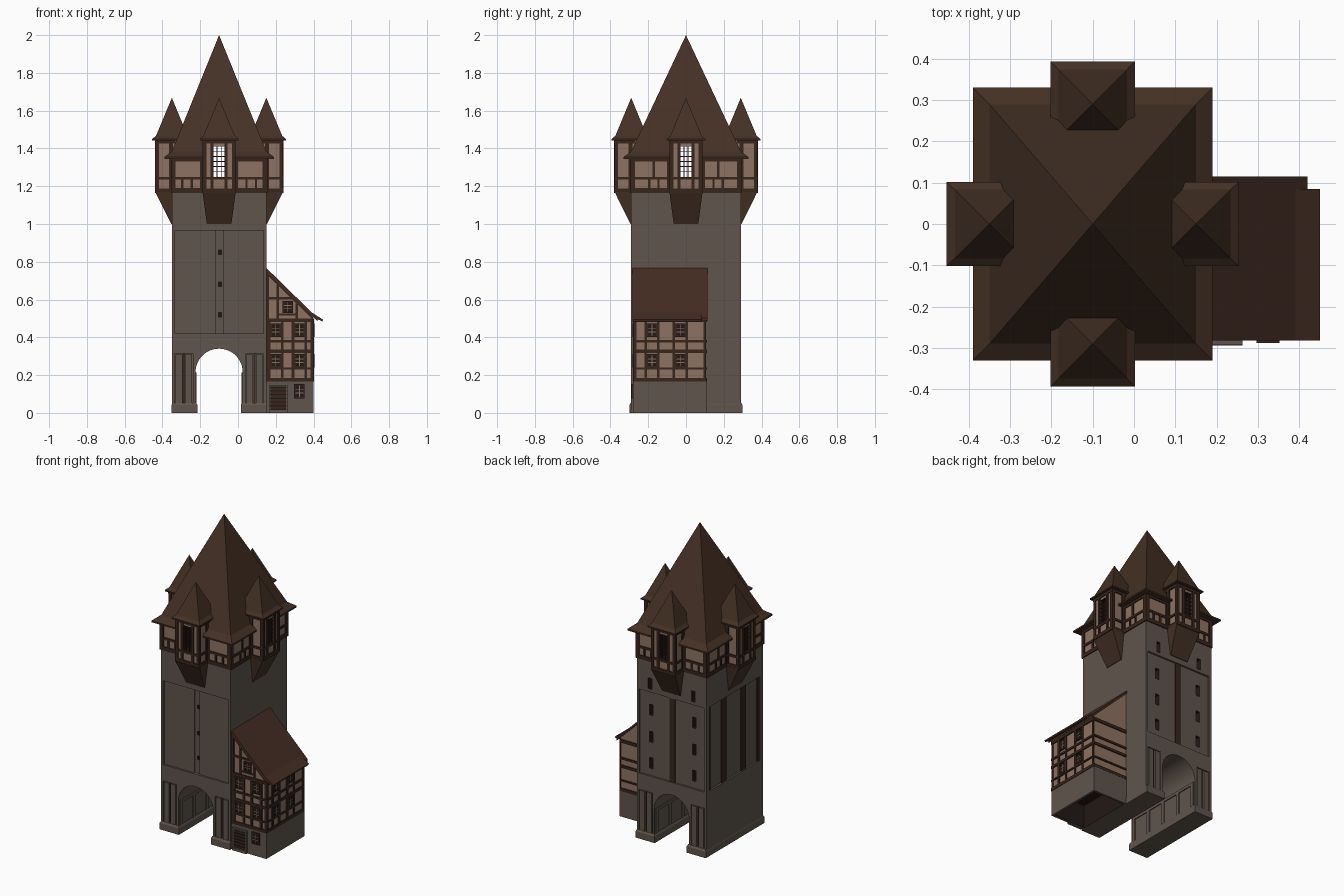
import bpy, bmesh, math
from mathutils import Matrix, Vector

if "Cube" in bpy.data.objects:
    bpy.data.objects.remove(bpy.data.objects["Cube"])


def material(name, srgb):
    m = bpy.data.materials.new(name)
    m.diffuse_color = [(c / 255) ** 2.2 for c in srgb] + [1]
    m.use_nodes = True
    m.node_tree.nodes["Principled BSDF"].inputs["Base Color"].default_value = m.diffuse_color
    return m


STONE = material("stone", (96, 86, 77))
PLASTER = material("plaster", (140, 114, 99))
TIMBER = material("timber", (58, 41, 33))
ROOF = material("roof_tile", (70, 52, 41))
LOW_ROOF = material("low_roof_tile", (69, 48, 39))
DARK = material("dark_opening", (38, 31, 27))

I = Matrix.Identity(4)


def finish(name, bm, mat, M=I):
    bmesh.ops.transform(bm, matrix=M, verts=bm.verts)
    bmesh.ops.recalc_face_normals(bm, faces=bm.faces)
    me = bpy.data.meshes.new(name)
    bm.to_mesh(me)
    bm.free()
    me.materials.append(mat)
    ob = bpy.data.objects.new(name, me)
    bpy.context.collection.objects.link(ob)
    return ob


def boxes(name, mat, items, M=I):
    """Each item is x0, x1, y0, y1, z0, z1."""
    bm = bmesh.new()
    for x0, x1, y0, y1, z0, z1 in items:
        T = Matrix.Translation(((x0 + x1) / 2, (y0 + y1) / 2, (z0 + z1) / 2))
        bmesh.ops.create_cube(bm, size=1, matrix=T @ Matrix.Diagonal((x1 - x0, y1 - y0, z1 - z0, 1)))
    return finish(name, bm, mat, M)


def loft(name, mat, rings, M=I):
    """Rectangular rings x0, x1, y0, y1, z joined upwards; a zero-size ring is an apex."""
    bm = bmesh.new()
    rows = [[bm.verts.new(p) for p in ((a, c, z), (b, c, z), (b, d, z), (a, d, z))]
            for a, b, c, d, z in rings]
    for lo, hi in zip(rows, rows[1:]):
        for i in range(4):
            j = (i + 1) % 4
            bm.faces.new((lo[i], lo[j], hi[j], hi[i]))
    bm.faces.new(rows[0])
    bm.faces.new(rows[-1])
    bmesh.ops.remove_doubles(bm, verts=bm.verts, dist=1e-5)
    return finish(name, bm, mat, M)


def prism(name, mat, pts, y0, y1):
    """Profile in x, z extruded along y."""
    bm = bmesh.new()
    f = bm.faces.new([bm.verts.new((x, y0, z)) for x, z in pts])
    ext = bmesh.ops.extrude_face_region(bm, geom=[f])
    bmesh.ops.translate(bm, vec=(0, y1 - y0, 0),
                        verts=[v for v in ext["geom"] if isinstance(v, bmesh.types.BMVert)])
    return finish(name, bm, mat)


def cut(ob, mat, items, M=I):
    for it in items:
        c = boxes("cutter", mat, [it], M)
        c.hide_render = True
        mod = ob.modifiers.new("cut", "BOOLEAN")
        mod.operation, mod.solver, mod.object = "DIFFERENCE", "EXACT", c
        mod.material_mode = "TRANSFER"
        bpy.context.view_layer.objects.active = ob
        bpy.ops.object.modifier_apply(modifier=mod.name)
        bpy.data.objects.remove(c)


def face(x, y, turns):
    """Frame of a wall: local -y points outward, local x to the right."""
    return Matrix.Translation((x, y, 0)) @ Matrix.Rotation(turns * math.pi / 2, 4, "Z")


def window(name, M, x, z, w, h):
    a, b, c, d, t = x - w / 2, x + w / 2, z - h / 2, z + h / 2, 0.007
    boxes(name + "_glass", DARK, [(a, b, -0.003, 0, c, d)], M)
    boxes(name + "_frame", TIMBER, [(a - t, a, -0.008, 0, c - t, d + t), (b, b + t, -0.008, 0, c - t, d + t),
                                    (a, b, -0.008, 0, c - t, c), (a, b, -0.008, 0, d, d + t)], M)
    boxes(name + "_bars", PLASTER, [(x - .002, x + .002, -0.005, 0, c, d),
                                    (a, b, -0.005, 0, z + h / 6 - .002, z + h / 6 + .002),
                                    (a, b, -0.005, 0, z - h / 6 - .002, z - h / 6 + .002)], M)


CX = -0.10
SIDES = [("front", face(CX, -.29, 0), .25), ("right", face(.15, 0, 1), .29),
         ("back", face(CX, .29, 2), .25), ("left", face(-.35, 0, 3), .29)]
FRONT, RIGHT, BACK, LEFT = [s[1] for s in SIDES]

# tower shaft with arched passage
arch = [(CX - .125 * math.cos(math.pi * i / 24), .215 + .125 * math.sin(math.pi * i / 24)) for i in range(25)]
tower = prism("tower_shaft", STONE, [(-.35, 0), (-.225, 0)] + arch +
              [(.025, 0), (.15, 0), (.15, 1.17), (-.35, 1.17)], -.29, .29)
cut(tower, STONE, [(-.234, .234, -.1, .012, .42, .965), (-.018, .02, -.1, .02, .42, .965)], FRONT)
cut(tower, STONE, [(-.234, .234, -.1, .012, .42, .965)], BACK)
cut(tower, STONE, [(-.26, .26, -.1, .012, .42, .965)], LEFT)
for M in (FRONT, BACK):
    cut(tower, STONE, [(s * .187 - .048, s * .187 + .048, -.1, .016, .05, .315) for s in (-1, 1)], M)
    # pilasters beside the arch
    boxes("arch_pilasters", STONE, [(s * .187 + o - .018, s * .187 + o + .018, 0, .02, .05, .31)
                                    for s in (-1, 1) for o in (-.025, .025)], M)
    boxes("pilaster_gaps", TIMBER, [(s * .187 - .006, s * .187 + .006, .012, .02, .05, .315) for s in (-1, 1)], M)
# slit windows
cut(tower, DARK, [(.005 - .007, .005 + .007, -.1, .05, z - .012, z + .012) for z in (.85, .68, .52)], FRONT)
cut(tower, DARK, [(x - .013, x + .013, -.1, .05, z - .035, z + .035)
                  for x in (-.155, .155) for z in (.5, .67, .845, 1.02)], BACK)
boxes("back_strip", TIMBER, [(-.02, .02, .006, .014, .42, .965)], BACK)
boxes("left_strips", TIMBER, [(y - .025, y + .025, .006, .014, .42, .965) for y in (-.1, .1)] +
      [(y - .01, y + .01, .006, .014, .42, .965) for y in (-.25, .25)], LEFT)

# plinths and passage wall ribs
for a, b in ((-.352, -.215), (.015, .152)):
    loft("plinth", STONE, [(a, b, -.30, .30, 0), (a, b, -.30, .30, .042), (a + .006, b - .006, -.293, .293, .053)])
for s in (-1, 1):
    w = sorted((CX + s * .13, CX + s * .119))
    boxes("passage_ribs", STONE, [(*w, -.28, .28, .195, .213)] +
          [(*w, y - .012, y + .012, .05, .2) for y in (-.268, -.134, 0, .134, .268)])

# half-timbered top storey and main roof, with sight lines cut through the windows
storey = boxes("top_storey", PLASTER, [(-.35, .15, -.29, .29, 1.17, 1.355)])
roof = loft("main_roof", ROOF, [(-.39, .19, -.33, .33, 1.345), (-.39, .19, -.33, .33, 1.355),
                                (-.35, .15, -.29, .29, 1.385), (CX, CX, 0, 0, 2)])
tunnels = [(CX - .03, CX + .03, -1, 1, 1.25, 1.41), (-1, 1, -.03, .03, 1.25, 1.41)]
cut(storey, DARK, tunnels)
cut(roof, DARK, tunnels)

for side, M, hw in SIDES:
    beams = []
    for s in (-1, 1):
        def b(x0, x1, z0, z1):
            beams.append((*sorted((s * x0, s * x1)), -.006, .004, z0, z1))
        for z0, z1 in ((1.165, 1.19), (1.235, 1.25), (1.33, 1.355)):
            b(.08, hw + .006, z0, z1)
        b(hw - .02, hw + .006, 1.17, 1.35)
        b(.08, .1, 1.17, 1.35)
        for x in (.145, .195):
            b(x - .006, x + .006, 1.19, 1.24)
        if hw > .27:
            b(.165, .178, 1.24, 1.34)
    boxes(side + "_storey_timbers", TIMBER, beams, M)

    # projecting oriel
    body = boxes(side + "_oriel", PLASTER, [(-.08, .08, -.084, .04, 1.17, 1.45)], M)
    cut(body, DARK, [(-.03, .03, -.2, .2, 1.25, 1.41)], M)
    loft(side + "_oriel_corbel", ROOF, [(-.065, .065, -.004, .02, 1.0), (-.088, .088, -.088, .02, 1.17)], M)
    loft(side + "_oriel_roof", ROOF, [(-.102, .102, -.104, .1, 1.442), (-.102, .102, -.104, .1, 1.45),
                                      (-.083, .083, -.084, .083, 1.467), (0, 0, 0, 0, 1.668)], M)
    rings = [(-.087, .087, -.09, .02, z0, z1) for z0, z1 in ((1.165, 1.188), (1.235, 1.249), (1.425, 1.446))]
    posts = [(s * .077 - .01, s * .077 + .01, y - .01, y + .01, 1.17, 1.44) for s in (-1, 1) for y in (-.079, -.004)]
    jambs = [(s * .037 - .008, s * .037 + .008, -.09, -.08, 1.17, 1.43) for s in (-1, 1)]
    boxes(side + "_oriel_timbers", TIMBER, rings + posts + jambs, M)
    boxes(side + "_oriel_lattice", TIMBER,
          [(x - .002, x + .002, -.082, -.076, 1.25, 1.41) for x in (-.011, .011)] +
          [(-.03, .03, -.082, -.076, 1.25 + i * .027 - .002, 1.25 + i * .027 + .002) for i in range(1, 6)], M)

# side house: stone base, plaster walls, lean-to roof
base = boxes("house_base", STONE, [(.14, .40, -.28, .11, 0, .165)])
cut(base, DARK, [(.16, .385, -.265, .095, -.1, .15)])
prism("house_walls", PLASTER, [(.14, .165), (.396, .165), (.396, .51), (.15, .755), (.14, .755)], -.274, .104)
prism("house_roof", LOW_ROOF, [(.14, .777), (.42, .503), (.42, .486), (.14, .758)], -.282, .115)
prism("house_roof_eave", LOW_ROOF, [(.39, .532), (.45, .494), (.447, .484), (.39, .51)], -.282, .085)

HF, HR, HB = face(.275, -.274, 0), face(.396, -.085, 1), face(.275, .104, 2)
LEVELS = ((.165, .185), (.23, .24), (.318, .335), (.372, .385), (.48, .5))
for name, M, w, cols in (("house_front", HF, .125, (-.075, .05)), ("house_right", HR, .193, (-.095, .055))):
    xs = [-w + .008, w - .008] + [c + o for c in cols for o in (-.034, .034)]
    boxes(name + "_timbers", TIMBER, [(-w, w, -.007, .002, a, b) for a, b in LEVELS] +
          [(x - .007, x + .007, -.006, .002, .17, .49) for x in xs], M)
    for c in cols:
        for z in (.276, .438):
            window(name + "_window", M, c, z, .042, .058)
boxes("house_back_timbers", TIMBER, [(-.125, .125, -.007, .002, a, b) for a, b in LEVELS], HB)

# gable timbers and window
prism("gable_rafter", TIMBER, [(.15, .755), (.396, .513), (.396, .495), (.15, .735)], -.281, -.27)
boxes("gable_timbers", TIMBER, [(-.125, -.11, -.006, .002, .49, .74), (-.07, -.057, -.006, .002, .49, .68),
                                (-.125, .02, -.006, .002, .6, .613), (.03, .043, -.006, .002, .49, .58),
                                (-.057, .03, -.006, .002, .515, .525)], HF)
window("gable_window", HF, -.012, .56, .04, .05)

# ground floor door and window
G = face(.275, -.28, 0)
boxes("door_surround", STONE, [(-.112, -.104, -.012, 0, 0, .145), (-.02, -.012, -.012, 0, 0, .145),
                               (-.112, -.012, -.012, 0, .137, .147), (-.112, -.012, -.014, 0, 0, .018)], G)
boxes("door_panel", DARK, [(-.104, -.02, -.003, 0, .018, .137)], G)
boxes("door_slats", TIMBER, [(-.104, -.02, -.008, 0, .021 + i * .0195, .035 + i * .0195) for i in range(6)], G)
window("base_window", G, .05, .115, .042, .062)
